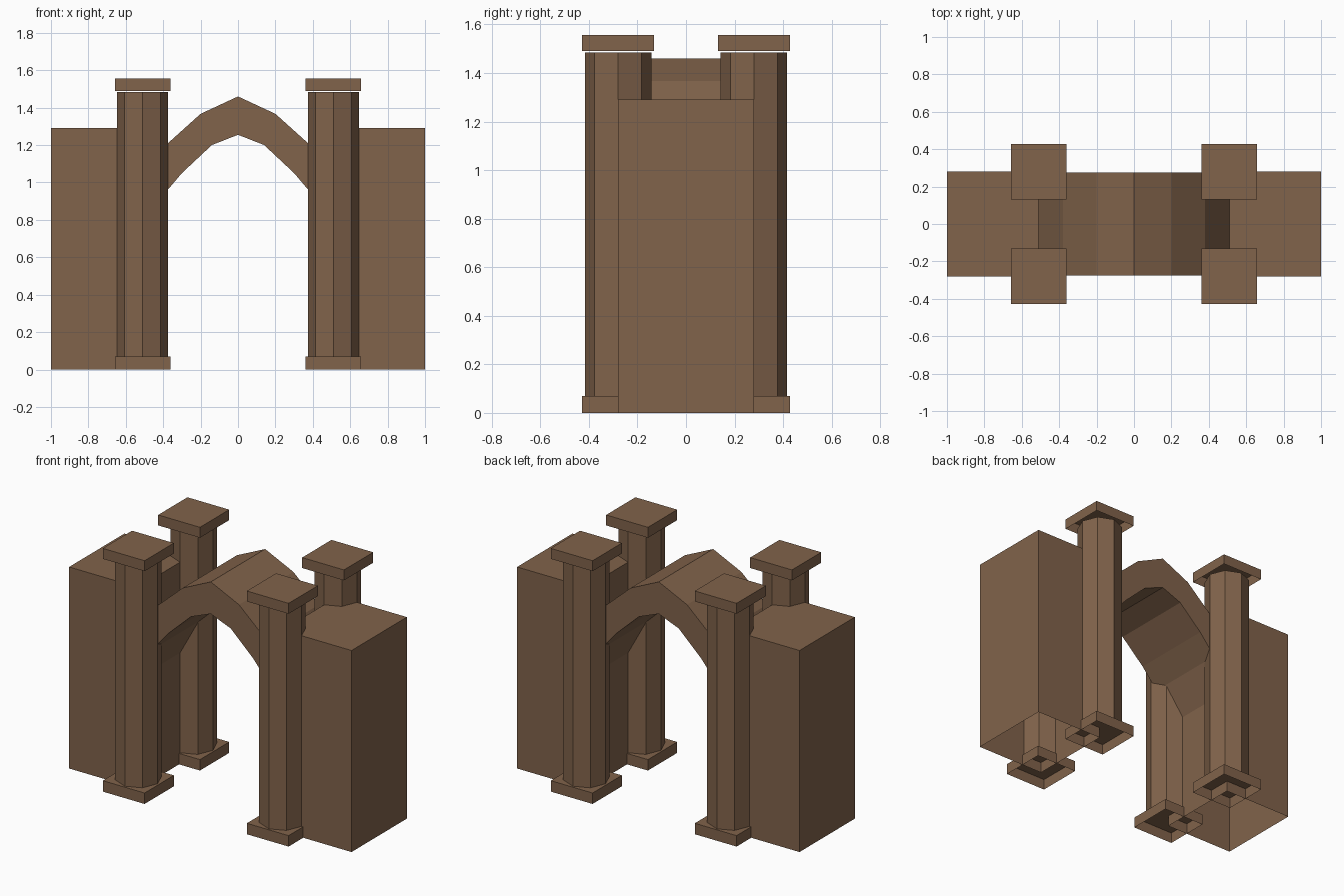
import bpy, bmesh, math
from mathutils import Matrix

if "Cube" in bpy.data.objects:
    bpy.data.objects.remove(bpy.data.objects["Cube"])

stone = bpy.data.materials.new("brown stone")
stone.diffuse_color = (0.22, 0.125, 0.07, 1)
stone.use_nodes = True
stone.node_tree.nodes["Principled BSDF"].inputs["Base Color"].default_value = stone.diffuse_color


def finish(name, bm):
    bmesh.ops.recalc_face_normals(bm, faces=bm.faces)
    me = bpy.data.meshes.new(name)
    bm.to_mesh(me)
    bm.free()
    me.materials.append(stone)
    ob = bpy.data.objects.new(name, me)
    bpy.context.collection.objects.link(ob)
    return ob


def drop_faces(bm, test):
    bm.normal_update()
    bmesh.ops.delete(bm, geom=[f for f in bm.faces if test(f.normal.z)],
                     context='FACES_ONLY')


def open_box(name, x0, x1, y0, y1, z0, z1):
    """Box with an open underside."""
    bm = bmesh.new()
    m = Matrix.Translation(((x0 + x1) / 2, (y0 + y1) / 2, (z0 + z1) / 2))
    bmesh.ops.create_cube(bm, size=1, matrix=m @ Matrix.Diagonal((x1 - x0, y1 - y0, z1 - z0, 1)))
    drop_faces(bm, lambda nz: nz < -0.9)
    ob = finish(name, bm)
    # outward normals: the top must face up
    top = max(ob.data.polygons, key=lambda p: p.center.z)
    if top.normal.z < 0:
        ob.data.flip_normals()


def column(name, cx, cy, z0, z1, r):
    """Octagonal shaft with corners on the axes."""
    bm = bmesh.new()
    bmesh.ops.create_cone(bm, cap_ends=True, segments=8, radius1=r, radius2=r,
                          depth=z1 - z0, matrix=Matrix.Translation((cx, cy, (z0 + z1) / 2)))
    finish(name, bm)


PX, PY, H = 0.51, 0.28, 0.148

for sx, side in ((-1, "left"), (1, "right")):
    # side walls, hollow underneath
    a, b = sorted((sx * PX, sx * 1.0))
    open_box(side + "_wall", a, b, -PY, PY, 0, 1.29)
    # corner columns with plinth and cap
    for sy, end in ((-1, "front"), (1, "back")):
        cx, cy = sx * PX, sy * PY
        tag = side + "_" + end
        column(tag + "_column", cx, cy, 0.07, 1.485, 0.137)
        open_box(tag + "_plinth", cx - H, cx + H, cy - H, cy + H, 0, 0.07)
        open_box(tag + "_cap", cx - H, cx + H, cy - H, cy + H, 1.49, 1.557)

# arch between the walls: half profiles from the crown outwards
outer = [(0, 1.46), (0.2, 1.367), (0.38, 1.205), (0.51, 0.96)]
inner = [(0, 1.255), (0.14, 1.2), (0.3, 1.05), (0.41, 0.92), (0.51, 0.71)]


def full(half):
    return [(-x, z) for x, z in reversed(half[1:])] + half


bm = bmesh.new()
ring = full(outer) + full(inner)[::-1]
face = bm.faces.new([bm.verts.new((x, -0.275, z)) for x, z in ring])
ext = bmesh.ops.extrude_face_region(bm, geom=[face], use_keep_orig=True)
bmesh.ops.translate(bm, vec=(0, 0.55, 0),
                    verts=[v for v in ext["geom"] if isinstance(v, bmesh.types.BMVert)])
finish("arch", bm)
